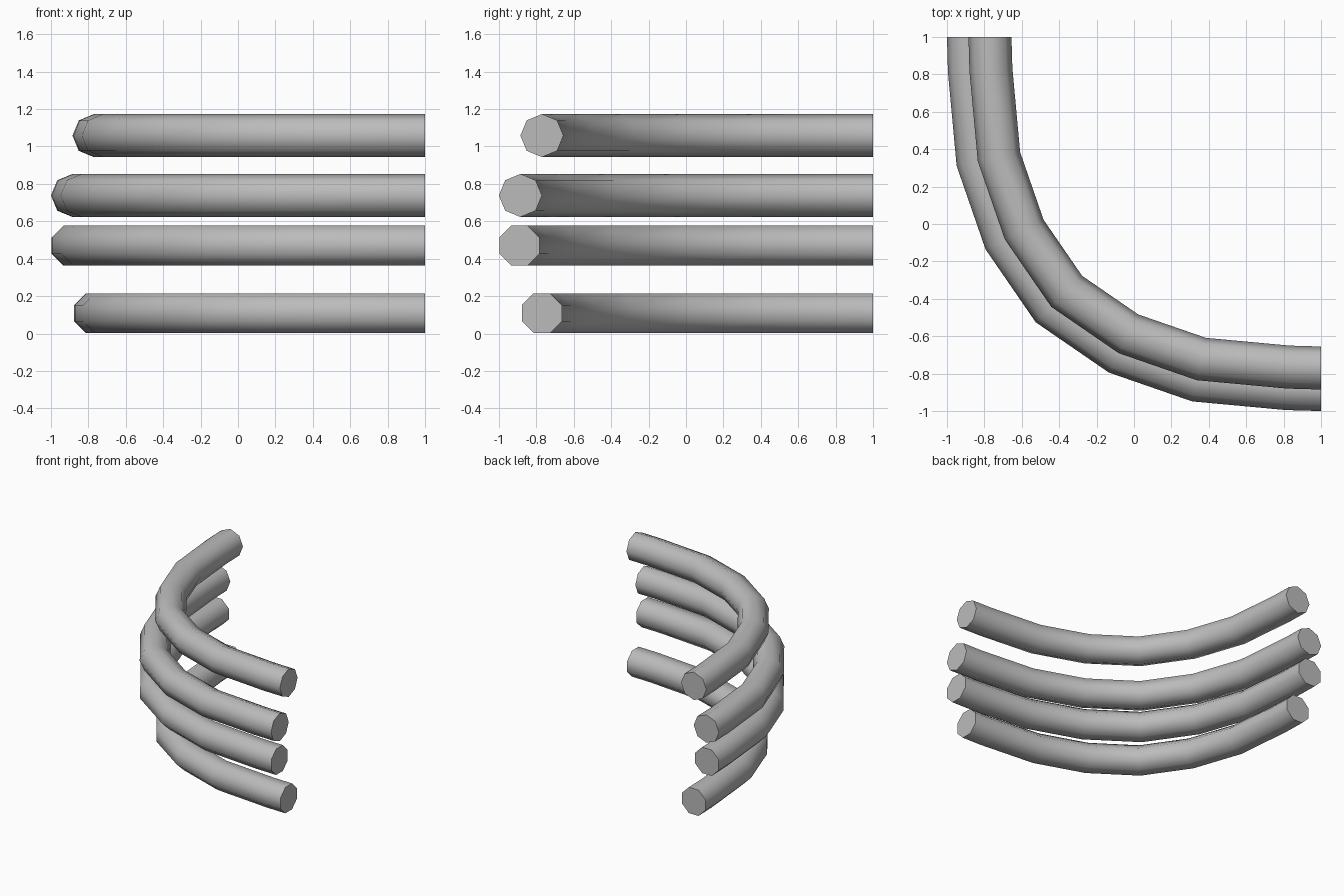
import bpy, bmesh, math
from mathutils import Vector

cube = bpy.data.objects.get("Cube")
if cube:
    bpy.data.objects.remove(cube, do_unlink=True)

SIDES = 8
RADIUS = 0.115

grey = bpy.data.materials.new("plain_grey")
grey.use_nodes = True
grey.diffuse_color = (0.5, 0.5, 0.5, 1)
grey.node_tree.nodes["Principled BSDF"].inputs["Base Color"].default_value = (0.5, 0.5, 0.5, 1)

# Half of the quarter-turn path; the other half mirrors it across the diagonal
half = [(-0.77, 1), (-0.765, 0.825), (-0.722, 0.36), (-0.587, -0.03)]
middle = [(-0.36, -0.36)]
path = [Vector(p) for p in half + middle + [(y, x) for x, y in reversed(half)]]


def outward_normals(points):
    """Mitred outward direction at every path point; the ends are cut square."""
    seg = []
    for a, b in zip(points, points[1:]):
        d = (b - a).normalized()
        seg.append(Vector((d.y, -d.x)))
    inner = [(m + n) / (1 + m.dot(n)) for m, n in zip(seg, seg[1:])]
    return [Vector((-1, 0))] + inner + [Vector((0, -1))]


normals = outward_normals(path)


def make_bar(name, height, offset, turn):
    """Sweep an octagon along the path, pushed outward by offset."""
    bm = bmesh.new()
    rings = []
    for p, n in zip(path, normals):
        ring = []
        for i in range(SIDES):
            a = math.tau * i / SIDES + turn
            q = p + n * (offset + RADIUS * math.cos(a))
            ring.append(bm.verts.new((q.x, q.y, height + RADIUS * math.sin(a))))
        rings.append(ring)
    for r, s in zip(rings, rings[1:]):
        for i in range(SIDES):
            j = (i + 1) % SIDES
            bm.faces.new((r[i], r[j], s[j], s[i]))
    caps = [bm.faces.new(rings[0]), bm.faces.new(rings[-1])]
    bmesh.ops.recalc_face_normals(bm, faces=bm.faces)
    # Smooth sides, flat end caps with crisp rims
    for f in bm.faces:
        f.smooth = f not in caps
    for f in caps:
        for e in f.edges:
            e.smooth = False
    mesh = bpy.data.meshes.new(name)
    bm.to_mesh(mesh)
    bm.free()
    mesh.materials.append(grey)
    obj = bpy.data.objects.new(name, mesh)
    bpy.context.collection.objects.link(obj)


# Lower two bars rest on a flat side, upper two on a corner
flat = math.pi / SIDES
make_bar("bottom_bar", 0.109, 0, flat)
make_bar("lower_middle_bar", 0.47, 0.12, flat)
make_bar("upper_middle_bar", 0.738, 0.115, 0)
make_bar("top_bar", 1.058, 0, 0)
